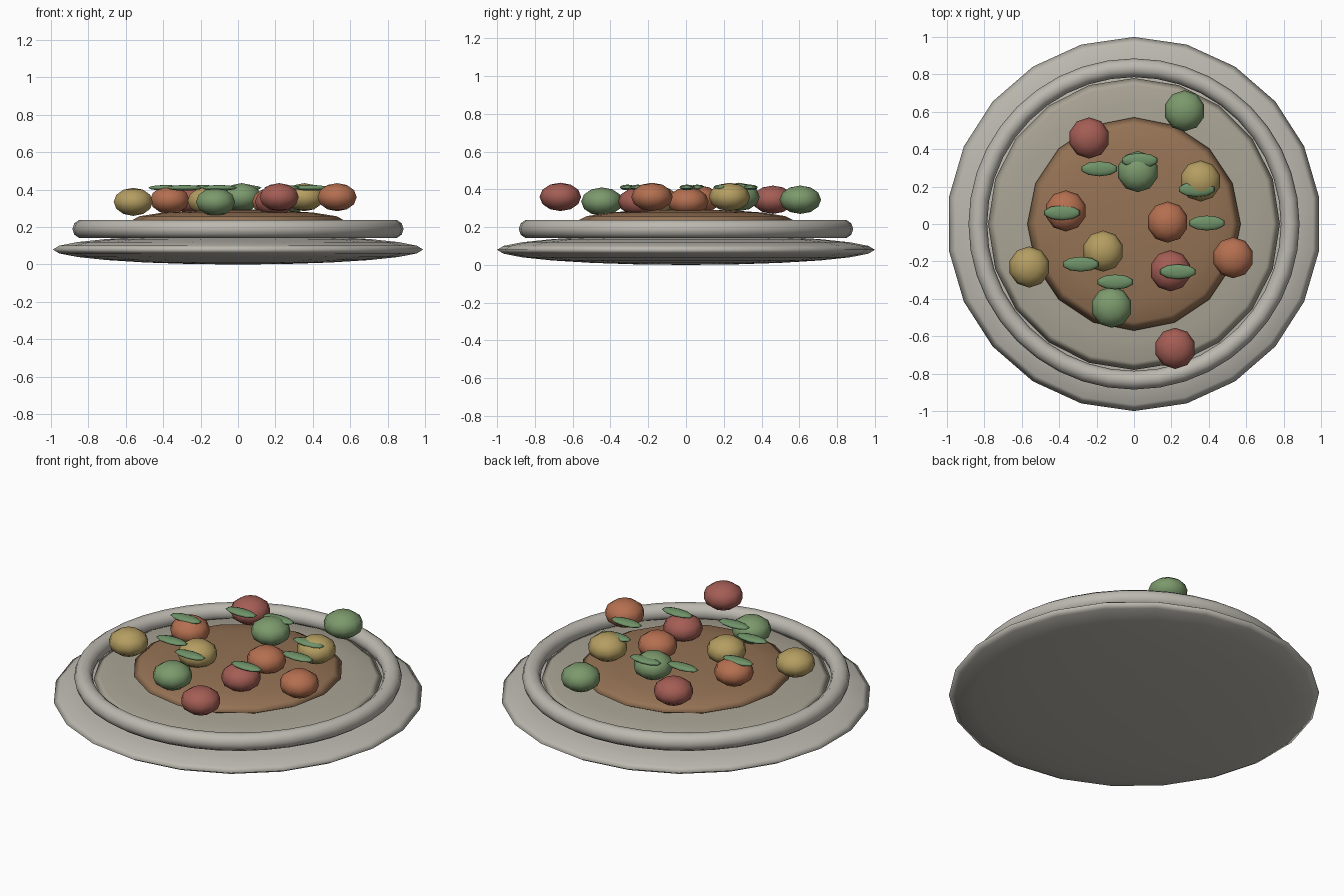
import bpy
import math

if "Cube" in bpy.data.objects:
    bpy.data.objects.remove(bpy.data.objects["Cube"])


def material(name, rgb):
    m = bpy.data.materials.new(name)
    m.diffuse_color = (*rgb, 1)
    m.use_nodes = True
    m.node_tree.nodes["Principled BSDF"].inputs["Base Color"].default_value = m.diffuse_color
    return m


CERAMIC = material("ceramic", (0.50, 0.48, 0.43))
GLAZE = material("glaze", (0.40, 0.37, 0.30))
SAUCE = material("sauce", (0.30, 0.17, 0.09))
LEAF = material("leaf", (0.16, 0.29, 0.14))
COLOURS = {
    "red": material("red", (0.37, 0.11, 0.09)),
    "green": material("green", (0.20, 0.32, 0.15)),
    "yellow": material("yellow", (0.46, 0.34, 0.12)),
    "orange": material("orange", (0.46, 0.16, 0.08)),
}


def finish(name, mat):
    ob = bpy.context.object
    ob.name = name
    ob.data.materials.append(mat)
    bpy.ops.object.transform_apply(location=False, rotation=False, scale=True)
    bpy.ops.object.shade_smooth()
    return ob


def ellipsoid(name, loc, size, segments, rings, mat):
    bpy.ops.mesh.primitive_uv_sphere_add(segments=segments, ring_count=rings, radius=1, location=loc)
    bpy.context.object.scale = size
    return finish(name, mat)


# Plate: flattened body, raised ring and shallow inner surface
ellipsoid("plate_body", (0, 0, 0.08), (1, 1, 0.08), 22, 12, CERAMIC)
bpy.ops.mesh.primitive_torus_add(location=(0, 0, 0.19), major_radius=0.835, minor_radius=0.05,
                                 major_segments=40, minor_segments=10)
finish("plate_ring", CERAMIC)
ellipsoid("plate_inner", (0, 0, 0.18), (0.78, 0.78, 0.04), 20, 10, GLAZE)

# Mound of sauce in the middle
ellipsoid("sauce_mound", (0, 0, 0.235), (0.57, 0.57, 0.06), 16, 8, SAUCE)

# Round pieces scattered over the dish
PIECES = [
    ("green", 0.27, 0.605, 0.345), ("red", -0.24, 0.46, 0.345),
    ("yellow", 0.355, 0.23, 0.36), ("green", 0.02, 0.28, 0.36),
    ("orange", -0.365, 0.07, 0.345), ("orange", 0.18, 0.01, 0.335),
    ("yellow", -0.165, -0.145, 0.34), ("red", 0.195, -0.25, 0.335),
    ("orange", 0.53, -0.18, 0.36), ("yellow", -0.56, -0.23, 0.335),
    ("green", -0.12, -0.445, 0.335), ("red", 0.22, -0.665, 0.36),
]
for i, (colour, x, y, z) in enumerate(PIECES):
    ellipsoid(f"{colour}_piece_{i + 1}", (x, y, z), (0.11, 0.11, 0.075), 10, 6, COLOURS[colour])

# Thin garnish leaves
LEAVES = [(-0.185, 0.295), (0.03, 0.34), (0.335, 0.185), (-0.385, 0.06),
          (0.39, 0.005), (-0.285, -0.215), (-0.1, -0.31), (0.235, -0.255)]
for i, (x, y) in enumerate(LEAVES):
    ellipsoid(f"garnish_leaf_{i + 1}", (x, y, 0.41), (0.1, 0.04, 0.015), 10, 6, LEAF)
